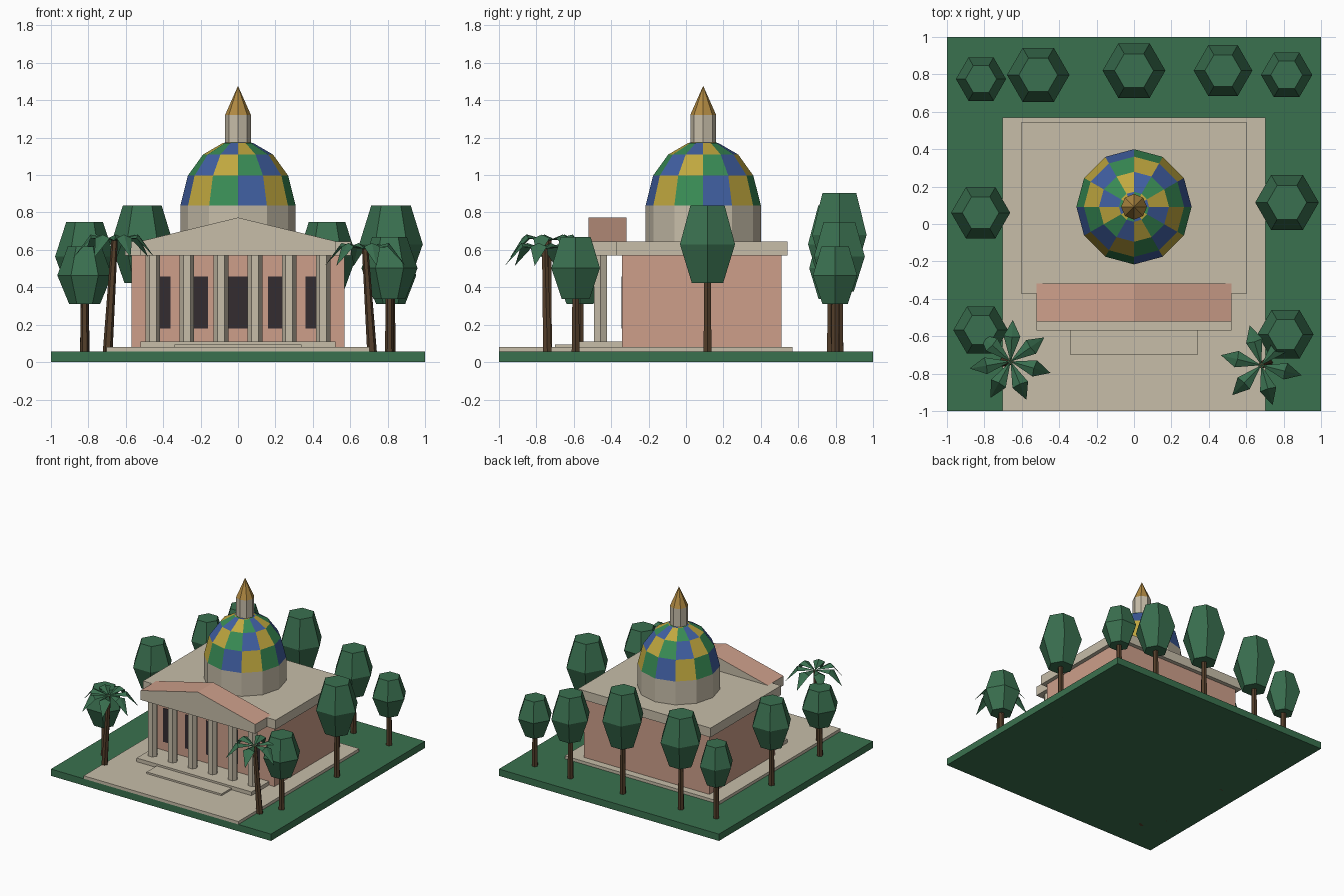
import bpy, bmesh, math
from mathutils import Vector

if "Cube" in bpy.data.objects:
    bpy.data.objects.remove(bpy.data.objects["Cube"], do_unlink=True)


def material(name, r, g, b):
    m = bpy.data.materials.new(name)
    m.use_nodes = True
    m.diffuse_color = (r, g, b, 1)
    m.node_tree.nodes["Principled BSDF"].inputs["Base Color"].default_value = (r, g, b, 1)
    return m


STONE = material("pale stone", .57, .51, .395)
WALL = material("terracotta", .61, .345, .255)
DARK = material("dark opening", .034, .025, .03)
LAWN = material("lawn green", .042, .165, .077)
LEAF = material("leaf green", .042, .16, .079)
BARK = material("bark brown", .09, .05, .024)
BLUE = material("tile blue", .052, .115, .36)
YELLOW = material("tile yellow", .53, .39, .05)
GREEN = material("tile green", .04, .26, .09)
GOLD = material("spire gold", .44, .255, .055)


def finish(name, bm, *mats):
    bmesh.ops.recalc_face_normals(bm, faces=bm.faces)
    mesh = bpy.data.meshes.new(name)
    bm.to_mesh(mesh)
    bm.free()
    for m in mats:
        mesh.materials.append(m)
    ob = bpy.data.objects.new(name, mesh)
    bpy.context.collection.objects.link(ob)
    return ob


def box(name, mat, x0, x1, y0, y1, z0, z1):
    bm = bmesh.new()
    bmesh.ops.create_cube(bm, size=1)
    for v in bm.verts:
        v.co = ((x0 + x1) / 2 + v.co.x * (x1 - x0),
                (y0 + y1) / 2 + v.co.y * (y1 - y0),
                (z0 + z1) / 2 + v.co.z * (z1 - z0))
    return finish(name, bm, mat)


def lathe(name, mats, sides, rings, rule=None):
    """Stack polygon rings given as (x, y, z, radius); rule(side, band) picks the colour."""
    bm = bmesh.new()
    loops = []
    for x, y, z, r in rings:
        loops.append([bm.verts.new((x + r * math.cos(math.tau * i / sides),
                                    y + r * math.sin(math.tau * i / sides), z))
                      for i in range(sides)])
    for band, (low, high) in enumerate(zip(loops, loops[1:])):
        for i in range(sides):
            k = (i + 1) % sides
            f = bm.faces.new((low[i], low[k], high[k], high[i]))
            if rule:
                f.material_index = rule(i, band)
    bm.faces.new(loops[0][::-1])
    bm.faces.new(loops[-1])
    return finish(name, bm, *mats)


# Grounds and steps
box("lawn", LAWN, -1, 1, -1, 1, 0, .056)
box("paving", STONE, -.703, .703, -1, .57, .05, .08)
box("lower_step", STONE, -.34, .34, -.7, -.56, .075, .094)
box("portico_floor", STONE, -.522, .522, -.57, -.33, .075, .11)

# Main hall
box("hall_walls", WALL, -.57, .57, -.342, .51, .075, .572)
box("roof_slab", STONE, -.603, .603, -.372, .543, .57, .646)
for i in range(-2, 3):
    half = .05 if i == 0 else .04
    box("dark_opening", DARK, i * .2 - half, i * .2 + half, -.345, -.338, .18, .457)

# Portico
for i in range(6):
    x = (i - 2.5) * .182
    lathe("column", [STONE], 6, [(x, -.457, .1, .039), (x, -.457, .572, .039)])
box("entablature", STONE, -.522, .522, -.522, -.36, .57, .646)

bm = bmesh.new()
ends = [[bm.verts.new((x, y, z)) for x, z in ((-.522, .646), (.522, .646), (0, .773))]
        for y in (-.522, -.317)]
bm.faces.new(ends[0])
bm.faces.new(ends[1][::-1])
for i in range(3):
    k = (i + 1) % 3
    bm.faces.new((ends[0][i], ends[0][k], ends[1][k], ends[1][i]))
bm.normal_update()
for f in bm.faces:
    # sloping faces are tiled, gable ends are stone
    f.material_index = 1 if abs(f.normal.y) < .5 else 0
finish("pediment", bm, STONE, WALL)

# Dome with chequered tiles, lantern and spire
CY = .092
lathe("dome_drum", [STONE], 12, [(0, CY, .64, .308), (0, CY, .838, .308)])
lathe("dome", [GREEN, BLUE, YELLOW], 12,
      [(0, CY, .838, .308), (0, CY, .997, .268), (0, CY, 1.11, .187),
       (0, CY, 1.172, .08), (0, CY, 1.178, .03)],
      rule=lambda side, band: (side + 1 - band) % 3)
lathe("lantern", [STONE], 8, [(0, CY, 1.16, .069), (0, CY, 1.322, .069)])
lathe("spire", [GOLD], 8, [(0, CY, 1.322, .069), (0, CY, 1.475, .001)])


# Round trees: position, crown radius, top height
def tree(x, y, r, top):
    lathe("tree_trunk", [BARK], 6, [(x, y, 0, .025), (x, y, top * .55, .02)])
    lathe("tree_crown", [LEAF], 6,
          [(x, y, top * .505, r * .57), (x, y, top * .752, r), (x, y, top, r * .62)])


for spot in ((-.818, .775, .134, .668), (-.512, .797, .167, .838),
             (0, .82, .168, .905), (.476, .82, .157, .75),
             (.816, .797, .137, .617), (-.82, .06, .158, .75),
             (.818, .115, .17, .838), (-.82, -.567, .146, .617),
             (.81, -.59, .15, .668)):
    tree(*spot)


# Palms: leaning trunk with ridged drooping fronds
def palm(base, head, count, start):
    base, head = Vector(base), Vector(head)
    mid = base.lerp(head, .5)
    lathe("palm_trunk", [BARK], 6, [(*base, .027), (*mid, .022), (*head, .017)])
    bm = bmesh.new()
    for i in range(count):
        a = math.radians(start) + math.tau * i / count
        out = Vector((math.cos(a), math.sin(a), 0))
        side = Vector((-out.y, out.x, 0))

        def point(reach, across, rise):
            return bm.verts.new(head + out * reach + side * across + Vector((0, 0, rise)))

        root, tip = point(0, 0, 0), point(.222, 0, -.09)
        ridge = point(.13, 0, .032)
        for s in (-1, 1):
            edge = point(.135, s * .045, .012)
            bm.faces.new((root, ridge, edge))
            bm.faces.new((ridge, tip, edge))
    finish("palm_fronds", bm, LEAF)


palm((-.7, -.74, 0), (-.66, -.735, .65), 7, -16)
palm((.72, -.74, 0), (.68, -.755, .605), 6, -14)
